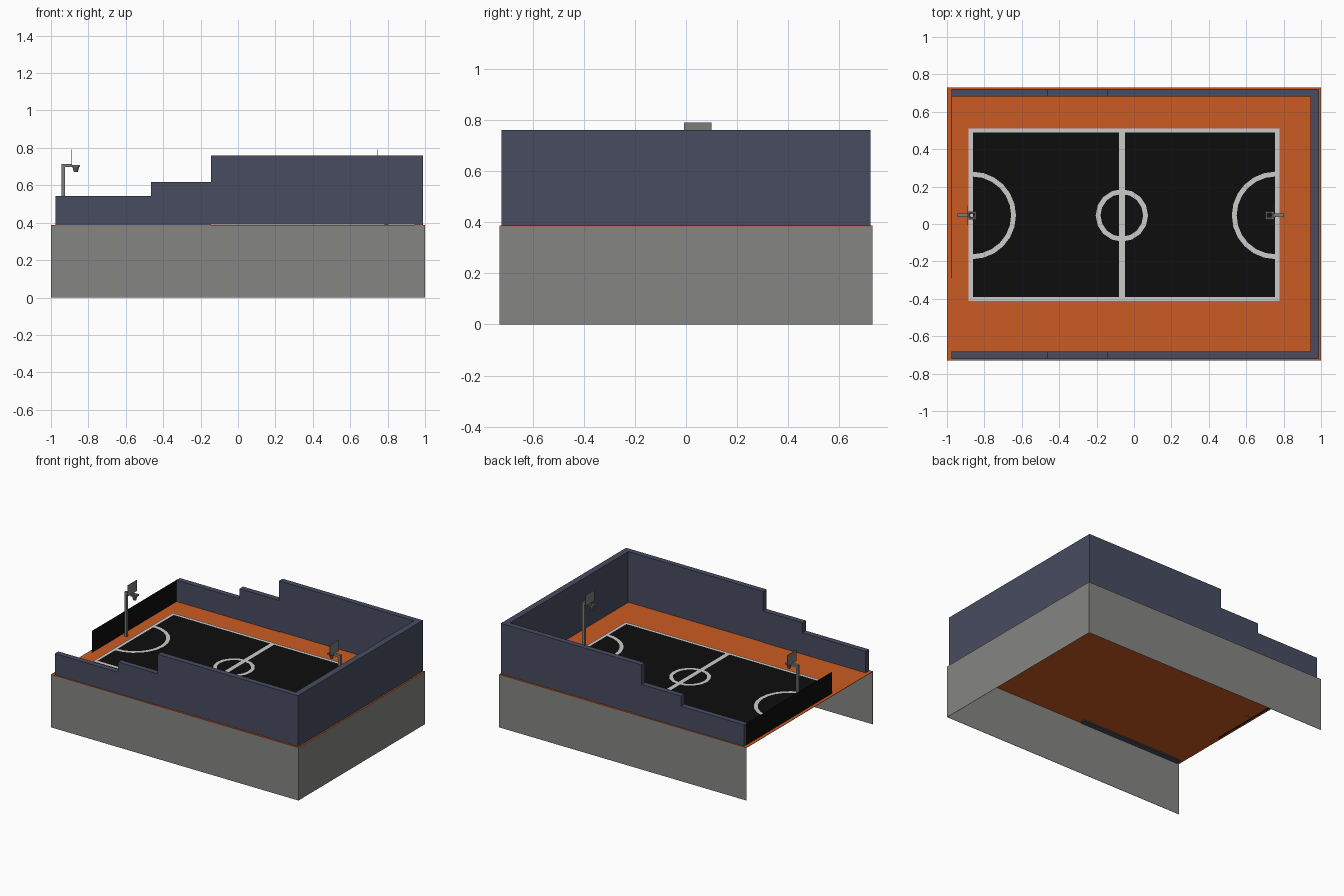
import bpy, bmesh, math

if "Cube" in bpy.data.objects:
    bpy.data.objects.remove(bpy.data.objects["Cube"])

FLOOR = 0.387      # height of the court floor
CX, CY = -0.065, 0.046   # court centre


def material(name, rgb):
    m = bpy.data.materials.new(name)
    m.diffuse_color = (*rgb, 1)
    m.use_nodes = True
    m.node_tree.nodes["Principled BSDF"].inputs["Base Color"].default_value = m.diffuse_color
    return m


orange = material("orange_floor", (0.60, 0.105, 0.016))
black = material("black_court", (0.004, 0.004, 0.004))
white = material("white_line", (0.60, 0.60, 0.60))
navy = material("slate_blue_wall", (0.065, 0.072, 0.118))
grey = material("concrete_grey", (0.235, 0.24, 0.225))
steel = material("steel_grey", (0.20, 0.21, 0.20))


def make(name, verts, faces, mat):
    me = bpy.data.meshes.new(name)
    me.from_pydata(verts, [], faces)
    bm = bmesh.new()
    bm.from_mesh(me)
    bmesh.ops.recalc_face_normals(bm, faces=bm.faces)
    bm.to_mesh(me)
    bm.free()
    me.materials.append(mat)
    ob = bpy.data.objects.new(name, me)
    bpy.context.collection.objects.link(ob)
    return ob


def box(name, x, y, z, mat):
    v = [(a, b, c) for a in x for b in y for c in z]
    f = [(0, 1, 3, 2), (4, 6, 7, 5), (0, 4, 5, 1), (2, 3, 7, 6), (0, 2, 6, 4), (1, 5, 7, 3)]
    return make(name, v, f, mat)


def plate(name, x, y, z, mat):
    v = [(x[0], y[0], z), (x[1], y[0], z), (x[1], y[1], z), (x[0], y[1], z)]
    return make(name, v, [(0, 1, 2, 3)], mat)


def arc(name, cx, r, start, sweep, n):
    """Flat curved court line."""
    v, f = [], []
    for i in range(n + 1):
        a = start + sweep * i / n
        for rad in (r - 0.013, r + 0.013):
            v.append((cx + rad * math.cos(a), CY + rad * math.sin(a), FLOOR + 0.006))
    for i in range(n):
        f.append((2 * i, 2 * i + 1, 2 * i + 3, 2 * i + 2))
    return make(name, v, f, white)


# Floor and the base skirts (the left side stays open)
box("floor", (-1, 1), (-0.73, 0.73), (FLOOR - 0.003, FLOOR), orange)
for side, s in (("front", -1), ("back", 1)):
    box(side + "_skirt", (-1, 1), sorted((s * 0.73, s * 0.728)), (0, FLOOR - 0.003), grey)
box("right_skirt", (0.998, 1), (-0.728, 0.728), (0, FLOOR - 0.003), grey)

# Stepped side walls, extruded from one profile
profile = [(-0.975, 0.376), (-0.145, 0.376), (-0.145, 0.39), (0.945, 0.39), (0.945, 0.76),
           (-0.145, 0.76), (-0.145, 0.617), (-0.465, 0.617), (-0.465, 0.543), (-0.975, 0.543)]
n = len(profile)
for side, s in (("front", -1), ("back", 1)):
    verts = [(x, s * y, z) for y in (0.682, 0.722) for x, z in profile]
    faces = [tuple(range(n)), tuple(range(n, 2 * n))]
    faces += [(i, (i + 1) % n, n + (i + 1) % n, n + i) for i in range(n)]
    make(side + "_wall", verts, faces, navy)
box("right_wall", (0.945, 0.99), (-0.722, 0.722), (0.388, 0.76), navy)

# Thin black barrier on the open left side
box("left_barrier", (-0.977, -0.974), (-0.29, 0.70), (0.376, 0.543), black)

# Court surface and painted lines
X0, X1, Y0, Y1 = -0.885, 0.777, -0.412, 0.511
plate("court", (X0, X1), (Y0, Y1), FLOOR + 0.003, black)
zl = FLOOR + 0.006
for name, y in (("front_line", Y0), ("back_line", Y1 - 0.023)):
    plate(name, (X0, X1), (y, y + 0.023), zl, white)
for name, x in (("left_line", X0), ("right_line", X1 - 0.023)):
    plate(name, (x, x + 0.023), (Y0 + 0.023, Y1 - 0.023), zl, white)
plate("centre_line", (CX - 0.016, CX + 0.016), (Y0 + 0.023, Y1 - 0.023), zl + 0.0005, white)
arc("centre_circle", CX, 0.127, 0, math.tau, 16)
arc("left_arc", X0 + 0.02, 0.221, -math.pi / 2, math.pi, 12)
arc("right_arc", X1 - 0.02, 0.221, math.pi / 2, math.pi, 12)


# Hoop stands, mirrored about the court centre
def hoop_stand(label, post_x, d):
    def span(a, b):
        return sorted((post_x + d * a, post_x + d * b))
    box(label + "_post", span(-0.009, 0.009), (CY - 0.009, CY + 0.009), (0.38, 0.70), steel)
    box(label + "_arm", span(-0.009, 0.047), (CY - 0.009, CY + 0.009), (0.697, 0.713), steel)
    box(label + "_backboard", span(0.045, 0.048), (CY - 0.053, CY + 0.053), (0.71, 0.79), steel)
    # rim: square ring; net: open tapered skirt below it
    o, i, cx = 0.021, 0.014, post_x + d * 0.068
    for k, s in enumerate((-1, 1)):
        box(f"{label}_rim_side_{k}", (cx - o, cx + o),
            sorted((CY + s * o, CY + s * i)), (0.700, 0.709), steel)
        box(f"{label}_rim_end_{k}", sorted((cx + s * o, cx + s * i)),
            (CY - i, CY + i), (0.700, 0.709), steel)
    v = []
    for r, z in ((0.019, 0.700), (0.010, 0.670)):
        v += [(cx + r * math.cos(a * math.tau / 8), CY + r * math.sin(a * math.tau / 8), z)
              for a in range(8)]
    make(label + "_net", v, [(a, (a + 1) % 8, 8 + (a + 1) % 8, 8 + a) for a in range(8)], steel)


hoop_stand("left_hoop", -0.935, 1)
hoop_stand("right_hoop", 0.793, -1)
